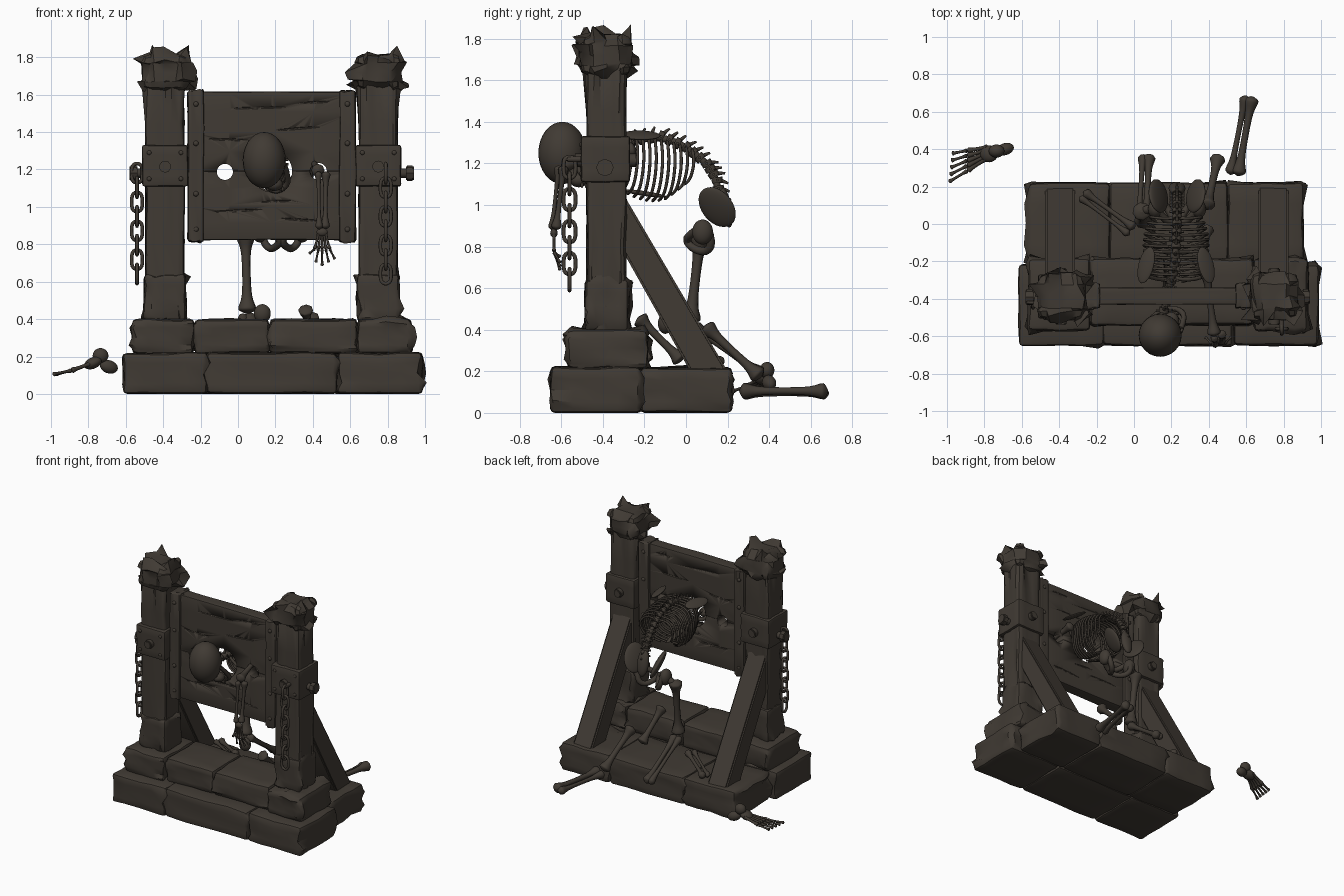
import bpy, bmesh, math, random
from mathutils import Vector as V, Matrix

random.seed(4)
if "Cube" in bpy.data.objects:
    bpy.data.objects.remove(bpy.data.objects["Cube"], do_unlink=True)

mat = bpy.data.materials.new("dark_weathered_brown")
mat.use_nodes = True
COL = (0.052, 0.043, 0.034, 1)
mat.diffuse_color = COL
shader = mat.node_tree.nodes["Principled BSDF"]
shader.inputs["Base Color"].default_value = COL
shader.inputs["Roughness"].default_value = 0.9


def add(name, data):
    ob = bpy.data.objects.new(name, data)
    bpy.context.collection.objects.link(ob)
    data.materials.append(mat)
    bpy.ops.object.select_all(action='DESELECT')
    ob.select_set(True)
    bpy.context.view_layer.objects.active = ob
    return ob


def finish(name, bm, angle=40):
    me = bpy.data.meshes.new(name)
    bm.to_mesh(me)
    bm.free()
    ob = add(name, me)
    bpy.ops.object.shade_smooth_by_angle(angle=math.radians(angle))
    return ob


def block(name, lo, hi, bevel=0.02, jitter=0.006, cuts=3):
    """Worn, chipped box between two corners."""
    lo, hi = V(lo), V(hi)
    bm = bmesh.new()
    bmesh.ops.create_cube(bm, size=1)
    bmesh.ops.subdivide_edges(bm, edges=bm.edges[:], cuts=cuts, use_grid_fill=True)
    bmesh.ops.scale(bm, vec=hi - lo, verts=bm.verts)
    bmesh.ops.translate(bm, vec=(lo + hi) / 2, verts=bm.verts)
    rim = [e for e in bm.edges if e.calc_face_angle(0) > 1]
    for v in bm.verts:
        v.co += V([random.uniform(-jitter, jitter) for _ in range(3)])
        v.co.z = max(v.co.z, 0)
    bmesh.ops.bevel(bm, geom=rim, offset=bevel, segments=2, profile=0.5, affect='EDGES')
    return finish(name, bm)


def ball(name, centre, radii, rot=(0, 0, 0)):
    bm = bmesh.new()
    bmesh.ops.create_uvsphere(bm, u_segments=24, v_segments=16, radius=1)
    ob = finish(name, bm, 180)
    ob.location, ob.scale, ob.rotation_euler = centre, radii, rot
    return ob


def rod(name, a, b, r, sides=10, bevel=0.006):
    """Straight pin with softened rims."""
    a, b = V(a), V(b)
    bm = bmesh.new()
    bmesh.ops.create_cone(bm, cap_ends=True, segments=sides, radius1=r, radius2=r, depth=(b - a).length)
    rim = [e for e in bm.edges if any(len(f.verts) > 4 for f in e.link_faces)]
    bmesh.ops.bevel(bm, geom=rim, offset=bevel, segments=2, affect='EDGES')
    turn = (b - a).to_track_quat('Z', 'Y').to_matrix().to_4x4()
    bm.transform(Matrix.Translation((a + b) / 2) @ turn)
    return finish(name, bm)


def tubes(name, paths, cyclic=False):
    """Each path is (points, radii); all become one smooth mesh."""
    cu = bpy.data.curves.new(name, 'CURVE')
    cu.dimensions, cu.bevel_depth, cu.bevel_resolution = '3D', 1, 2
    cu.use_fill_caps = True
    for pts, radii in paths:
        s = cu.splines.new('NURBS')
        s.points.add(len(pts) - 1)
        for i, (p, q) in enumerate(zip(s.points, pts)):
            p.co = (*q, 1)
            p.radius = radii[i] if isinstance(radii, list) else radii
        s.order_u, s.resolution_u = 3, 3
        s.use_endpoint_u, s.use_cyclic_u = not cyclic, cyclic
    ob = add(name, cu)
    bpy.ops.object.convert(target='MESH')
    bpy.ops.object.shade_smooth_by_angle(angle=math.radians(60))
    return ob


def long_bone(a, b, r, knob=1.9):
    a, b = V(a), V(b)
    ts = [0, .03, .08, .2, .5, .8, .92, .97, 1]
    ks = [.3, knob, knob, 1, .85, 1, knob, knob, .3]
    return [a.lerp(b, t) for t in ts], [r * k for k in ks]


def pair(a, b, r, gap):
    """Two slim parallel bones, as in a forearm or shin."""
    g = V(gap)
    return [long_bone(V(a) + g, V(b) + g * .8, r), long_bone(V(a) - g, V(b) - g * .8, r * .8)]


def cut(target, cutters):
    for c in cutters:
        c.hide_render = True
        c.hide_set(True)
        m = target.modifiers.new("cut", 'BOOLEAN')
        m.operation, m.object, m.solver = 'DIFFERENCE', c, 'EXACT'


# Stone plinth
xs = [-0.615, -0.165, 0.53, 0.985]
back = [-0.565, -0.13, 0.5, 0.905]
for i in range(3):
    block(f"plinth_front_{i}", (xs[i], -0.65, 0), (xs[i + 1], -0.215, 0.22), 0.022)
    block(f"plinth_back_{i}", (back[i], -0.22, 0), (back[i + 1], 0.22, 0.215), 0.022)
step = [-0.565, -0.235, 0.17, 0.64, 0.93]
for i in range(4):
    inset = 0.03 if i in (1, 2) else 0
    block(f"step_{i}", (step[i], -0.57 + inset, 0.215), (step[i + 1], -0.185, 0.40), 0.024)

# Posts, caps, collars, struts, for both sides
for side, cx in ((-1, -0.39), (1, 0.75)):
    block(f"post_{side}", (cx - 0.102, -0.475, 0.39), (cx + 0.102, -0.29, 1.66), 0.02, 0.006, 5)
    block(f"post_foot_{side}", (cx - 0.113, -0.485, 0.39), (cx + 0.113, -0.275, 0.64), 0.022)
    block(f"post_cap_{side}", (cx - 0.125, -0.51, 1.625), (cx + 0.125, -0.262, 1.815), 0.045, 0.008)
    block(f"collar_{side}", (cx - 0.122, -0.505, 1.11), (cx + 0.122, -0.27, 1.33), 0.012, 0.002)
    rod(f"collar_bolt_front_{side}", (cx, -0.54, 1.215), (cx, -0.49, 1.215), 0.032)
    rod(f"collar_bolt_back_{side}", (cx, -0.28, 1.215), (cx, -0.235, 1.215), 0.032)
    rod(f"collar_pin_{side}", (cx + side * 0.1, -0.39, 1.18), (cx + side * 0.16, -0.39, 1.18), 0.025)
    rod(f"collar_pin_head_{side}", (cx + side * 0.148, -0.39, 1.18), (cx + side * 0.19, -0.39, 1.18), 0.042, 8)
    for dx in (-0.085, 0.085):
        for z in (1.15, 1.29):
            ball("collar_rivet", (cx + dx, -0.505, z), (0.012, 0.008, 0.012))
    bm = bmesh.new()
    prof = [(-0.3, 1.05), (-0.3, 0.77), (0.02, 0.2), (0.2, 0.2)]
    face = bm.faces.new([bm.verts.new((cx - 0.085, y, z)) for y, z in prof])
    ext = bmesh.ops.extrude_face_region(bm, geom=[face])["geom"]
    bmesh.ops.translate(bm, vec=(0.16, 0, 0), verts=[v for v in ext if isinstance(v, bmesh.types.BMVert)])
    bmesh.ops.recalc_face_normals(bm, faces=bm.faces)
    bmesh.ops.bevel(bm, geom=bm.edges[:], offset=0.01, segments=2, affect='EDGES')
    finish(f"back_strut_{side}", bm)

# Neck board in two planks, with neck and wrist holes and carved grain
holes = [rod("hole_cutter", (x, -0.6, z), (x, -0.2, z), r, 24, 0.001)
         for x, z, r in ((-0.07, 1.187, 0.043), (0.18, 1.19, 0.11), (0.43, 1.19, 0.045))]
grain = []
for x, z, w in ((0.1, 1.53, 0.16), (0.33, 1.42, 0.13), (-0.05, 1.36, 0.11), (0.0, 0.98, 0.14),
                (0.35, 0.93, 0.13), (0.2, 1.03, 0.09), (0.42, 1.56, 0.08)):
    for y in (-0.432, -0.338):
        grain.append(ball("grain_cutter", (x, y, z), (w, 0.008, 0.006), (0, random.uniform(-.08, .08), 0)))
for name, z0, z1 in (("board_lower", 0.825, 1.191), ("board_upper", 1.189, 1.615)):
    plank = block(name, (-0.27, -0.43, z0), (0.63, -0.34, z1), 0.006, 0.002)
    cut(plank, holes + [g for g in grain if z0 < g.location.z < z1])
for x in (-0.225, 0.585):
    block("board_strap", (x - 0.042, -0.45, 0.815), (x + 0.042, -0.32, 1.622), 0.008, 0.003)
    for z in (0.88, 1.07, 1.34, 1.55):
        for y in (-0.45, -0.32):
            ball("strap_rivet", (x, y, z), (0.014, 0.01, 0.014))

# Hanging chains
for name, x, y in (("chain_right", -0.54, -0.42), ("chain_left", 0.79, -0.56)):
    links = []
    for i in range(8):
        z = 1.18 - i * 0.077
        ux, uy = ((1, 0), (0, 1))[(i + (x > 0)) % 2]
        oval = [(-.3, -1), (.3, -1), (1, -.7), (1, .7), (.3, 1), (-.3, 1), (-1, .7), (-1, -.7)]
        links.append(([(x + ux * p * 0.029, y + uy * p * 0.029, z + q * 0.052) for p, q in oval], 0.0095))
    tubes(name, links, True)
rod("chain_hook", (0.79, -0.5, 1.22), (0.79, -0.575, 1.22), 0.014)

# Skull with eye sockets, cheeks and jaw, face turned down and inward
skull = ball("skull", (0.14, -0.595, 1.25), (0.115, 0.115, 0.15))
cut(skull, [ball("socket_cutter", p, (0.028,) * 3) for p in ((0.225, -0.545, 1.165), (0.165, -0.505, 1.165))])
ball("upper_jaw", (0.195, -0.515, 1.12), (0.045, 0.045, 0.035))
tubes("jaw_and_cheeks", [
    ([(0.25, -0.56, 1.22), (0.275, -0.5, 1.15), (0.25, -0.46, 1.1), (0.2, -0.45, 1.08), (0.14, -0.46, 1.11), (0.09, -0.51, 1.19)], 0.015),
    ([(0.25, -0.58, 1.23), (0.275, -0.53, 1.19), (0.24, -0.49, 1.14)], 0.009),
    ([(0.08, -0.53, 1.2), (0.11, -0.48, 1.17), (0.17, -0.48, 1.14)], 0.009)])
for i in range(7):
    t = math.pi * i / 6
    ball("tooth", (0.2 + 0.04 * math.cos(t), -0.5 + 0.04 * math.sin(t), 1.095), (0.007, 0.007, 0.013))

# Spine with vertebrae
path = [V(p) for p in ((0.15, -0.5, 1.22), (0.18, -0.38, 1.24), (0.21, -0.26, 1.31), (0.225, -0.12, 1.33),
                       (0.23, 0.0, 1.28), (0.23, 0.1, 1.2), (0.23, 0.15, 1.12), (0.23, 0.17, 1.0))]
tubes("spine", [(path, 0.017)])
spikes = []
for a, b in zip(path, path[1:]):
    for t in (0, .33, .66):
        p, d = a.lerp(b, t), (b - a).normalized()
        up = V((1, 0, 0)).cross(d)
        up = up if up.z + up.y > 0 else -up
        spikes.append(([p - d * 0.013, p + d * 0.013], 0.027))
        spikes.append(([p, p + up * 0.03 + d * 0.01, p + up * 0.05 + d * 0.025], [0.012, 0.009, 0.005]))
        spikes.append(([p - V((0.04, 0, 0)), p, p + V((0.04, 0, 0))], 0.007))
tubes("vertebrae", spikes)

# Ribs and breastbone
ribs = []
for i in range(11):
    t = i / 10
    y = -0.27 + 0.3 * t
    top = 1.325 - 0.06 * t * t
    wide = 0.085 + 0.08 * math.sin(math.pi * (0.2 + 0.6 * t))
    low = 1.07 - 0.05 * math.sin(math.pi * t) + 0.1 * max(0, t - 0.7)
    stop = 0.03 if i < 7 else 0.03 + (i - 6) * 0.03
    for s in (-1, 1):
        ribs.append(([(0.225 + s * dx, y + dy, top + (low - top) * k) for dx, dy, k in (
            (0.02, 0, 0), (wide * .7, 0.0, -0.04), (wide * 1.08, 0.01, .3), (wide, 0.0, .68),
            (wide * .75, -0.02, .95), (stop, -0.04, 1))], 0.0075))
tubes("ribs", ribs)
ball("breastbone", (0.225, -0.2, 1.055), (0.025, 0.11, 0.012), (-0.15, 0, 0))
for s in (-1, 1):
    ball("shoulder_blade", (0.225 + s * 0.16, -0.22, 1.335), (0.045, 0.1, 0.014), (0, s * 0.45, s * 0.25))
tubes("collarbones", [([(0.225, -0.29, 1.1), (0.225 + s * .09, -0.31, 1.17), (0.225 + s * .17, -0.27, 1.26)], 0.011) for s in (-1, 1)])

# Pelvis
ball("sacrum", (0.23, 0.19, 0.99), (0.045, 0.03, 0.1), (0.2, 0, 0))
for s in (-1, 1):
    ball("hip_blade", (0.23 + s * 0.1, 0.15, 0.99), (0.024, 0.085, 0.11), (0.45, s * 0.45, s * -0.35))
    ball("hip_socket", (0.23 + s * 0.115, 0.08, 0.87), (0.04, 0.05, 0.06))
tubes("pelvic_ring", [([(0.23 + s * dx, y, z) for dx, y, z in (
    (.11, .08, .9), (.07, .02, .86), (0, .0, .83), (.02, .03, .79), (.06, .1, .77), (.1, .13, .82), (.11, .1, .9))], 0.02) for s in (-1, 1)])

# Leg bones, attached and fallen
tubes("right_thigh", [long_bone((0.04, 0.07, 0.86), (0.05, 0.02, 0.43), 0.026)])
tubes("right_thigh_neck", [([(0.12, 0.08, 0.87), (0.08, 0.08, 0.86), (0.04, 0.07, 0.82)], 0.024)])
tubes("right_shin", pair((0.045, 0.03, 0.42), (0.065, 0.37, 0.18), 0.018, (0.02, 0, 0)))
tubes("left_thigh", [long_bone((0.36, -0.23, 0.46), (0.39, -0.02, 0.25), 0.021)])
tubes("left_shin", [long_bone((0.39, 0.09, 0.42), (0.45, 0.36, 0.17), 0.022)])
tubes("fallen_shin", pair((0.535, 0.26, 0.1), (0.615, 0.685, 0.1), 0.02, (0.021, -0.003, 0.006)))
tubes("fallen_forearm", pair((-0.01, -0.04, 0.29), (-0.28, 0.16, 0.245), 0.014, (0.014, 0.018, 0)))
ball("ankle_knob", (0.13, -0.1, 0.43), (0.045, 0.035, 0.05))

# Left arm through the wrist hole, hand hanging down
tubes("left_upper_arm", [long_bone((0.385, -0.24, 1.27), (0.43, -0.6, 1.19), 0.019)])
tubes("left_forearm", pair((0.45, -0.6, 1.19), (0.45, -0.635, 0.88), 0.013, (0.02, 0.012, 0)))
ball("wrist", (0.45, -0.635, 0.865), (0.03, 0.018, 0.022))
hand = []
for i in range(5):
    k = i - 2
    tip = V((0.45 + k * 0.034, -0.605, 0.685 + abs(k) * 0.018 + (0.03 if i == 0 else 0)))
    hand.append(long_bone((0.45 + k * 0.009, -0.635, 0.86), (0.45 + k * 0.02, -0.635, 0.775), 0.007, 1.5))
    hand.append(long_bone((0.45 + k * 0.02, -0.635, 0.775), tip, 0.006, 1.5))
tubes("left_hand", hand)

# Severed foot beside the plinth
ball("heel", (-0.69, 0.4, 0.145), (0.05, 0.032, 0.035), (0, 0.3, 0.3))
ball("ankle", (-0.735, 0.39, 0.205), (0.042, 0.035, 0.04))
ball("instep", (-0.775, 0.375, 0.165), (0.05, 0.045, 0.03), (0, -0.4, 0))
toes = []
for i in range(5):
    tip = V((-0.99 + i * 0.004, 0.225 + i * 0.038, 0.105))
    mid = V((-0.89, 0.285 + i * 0.027, 0.125))
    toes.append(long_bone((-0.78, 0.355 + i * 0.014, 0.165), mid, 0.011, 1.4))
    toes.append(long_bone(mid, tip, 0.008, 1.5))
tubes("toes", toes)
